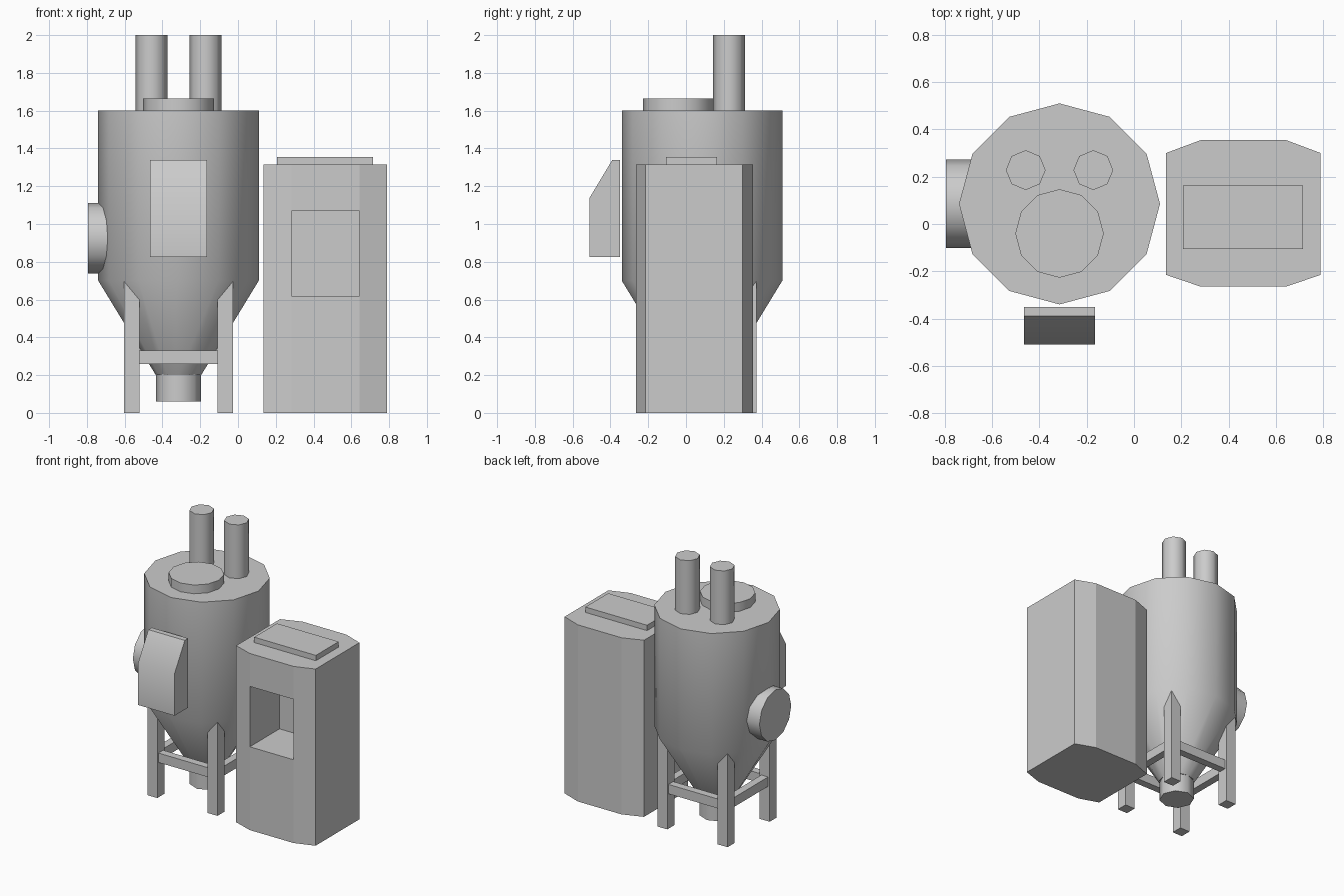
import bpy, bmesh, math
from mathutils import Matrix, Vector

if "Cube" in bpy.data.objects:
    bpy.data.objects.remove(bpy.data.objects["Cube"])

TX, TY = -0.315, 0.085          # tank axis


def finish(name, bm):
    bmesh.ops.recalc_face_normals(bm, faces=bm.faces)
    me = bpy.data.meshes.new(name)
    bm.to_mesh(me)
    bm.free()
    ob = bpy.data.objects.new(name, me)
    bpy.context.collection.objects.link(ob)
    bpy.ops.object.select_all(action='DESELECT')
    ob.select_set(True)
    bpy.context.view_layer.objects.active = ob
    bpy.ops.object.shade_smooth_by_angle(angle=math.radians(50))
    return ob


def box(name, x0, x1, y0, y1, z0, z1):
    bm = bmesh.new()
    bmesh.ops.create_cube(bm, size=1)
    for v in bm.verts:
        v.co = ((x0, x1)[v.co.x > 0], (y0, y1)[v.co.y > 0], (z0, z1)[v.co.z > 0])
    return finish(name, bm)


def prism(name, points, direction):
    """Extrude a closed outline of 3D points along a direction."""
    bm = bmesh.new()
    face = bm.faces.new([bm.verts.new(p) for p in points])
    ext = bmesh.ops.extrude_face_region(bm, geom=[face], use_keep_orig=True)
    moved = [g for g in ext['geom'] if isinstance(g, bmesh.types.BMVert)]
    bmesh.ops.translate(bm, verts=moved, vec=Vector(direction))
    return finish(name, bm)


def lathe(name, profile, sides, matrix):
    """Closed stack of polygon rings from (radius, height) pairs."""
    bm = bmesh.new()
    rings = []
    for r, z in profile:
        rings.append([bm.verts.new((r * math.cos(a), r * math.sin(a), z))
                      for a in (2 * math.pi * i / sides for i in range(sides))])
    for lo, hi in zip(rings, rings[1:]):
        for i in range(sides):
            j = (i + 1) % sides
            bm.faces.new((lo[i], lo[j], hi[j], hi[i]))
    bm.faces.new(rings[0])
    bm.faces.new(rings[-1])
    bm.transform(matrix)
    return finish(name, bm)


# Tank with funnel bottom, drain, top and side hatches, twin stacks
at_tank = Matrix.Translation((TX, TY, 0))
lathe("tank", [(0.12, 0.20), (0.425, 0.70), (0.425, 1.60)], 12, at_tank)
lathe("drain_pipe", [(0.12, 0.06), (0.12, 0.26)], 8, at_tank)
lathe("top_hatch", [(0.187, 1.58), (0.187, 1.665)], 12,
      Matrix.Translation((TX, -0.04, 0)))
lathe("side_hatch", [(0.187, 0), (0.187, 0.13)], 12,
      Matrix.Translation((-0.665, TY, 0.925)) @ Matrix.Rotation(-math.pi / 2, 4, 'Y'))
for side, label in ((-1, "left"), (1, "right")):
    lathe(label + "_stack", [(0.084, 1.59), (0.084, 2.0)], 8,
          Matrix.Translation((TX + side * 0.143, 0.228, 0)))

# Control box with sloped front
profile = [(-0.35, 0.825), (-0.51, 0.825), (-0.51, 1.14), (-0.39, 1.34), (-0.35, 1.34)]
prism("control_box", [(-0.465, y, z) for y, z in profile], (0.30, 0, 0))

# Legs and braces
L, H, B = 0.248, 0.041, 0.028
for sx, a in ((-1, "left"), (1, "right")):
    for sy, b in ((-1, "front"), (1, "back")):
        x, y = TX + sx * L, TY + sy * L
        box(f"{b}_{a}_leg", x - H, x + H, y - H, y + H, 0, 0.70)
    box(a + "_brace", x - B, x + B, TY - L, TY + L, 0.26, 0.33)
for sy, b in ((-1, "front"), (1, "back")):
    y = TY + sy * L
    box(b + "_brace", TX - L, TX + L, y - B, y + B, 0.26, 0.33)

# Cabinet: two chamfered side columns, a back and two front blocks round a niche
CX, TOP = 0.4625, 1.315
column = [(0.18, -0.265), (0.327, -0.215), (0.327, 0.30), (0.18, 0.355)]
for side, label in ((-1, "left"), (1, "right")):
    prism(f"cabinet_{label}_column", [(CX + side * x, y, 0) for x, y in column], (0, 0, TOP))
X0, X1, NICHE = CX - 0.18, CX + 0.18, 0.085
core = [(-0.265, 0), (-0.265, 0.62), (NICHE, 0.62), (NICHE, 1.07),
        (-0.265, 1.07), (-0.265, TOP), (0.355, TOP), (0.355, 0)]
prism("cabinet_core", [(X0, y, z) for y, z in core], (X1 - X0, 0, 0))
box("cabinet_lid", 0.207, 0.715, -0.105, 0.163, 1.315, 1.355)
